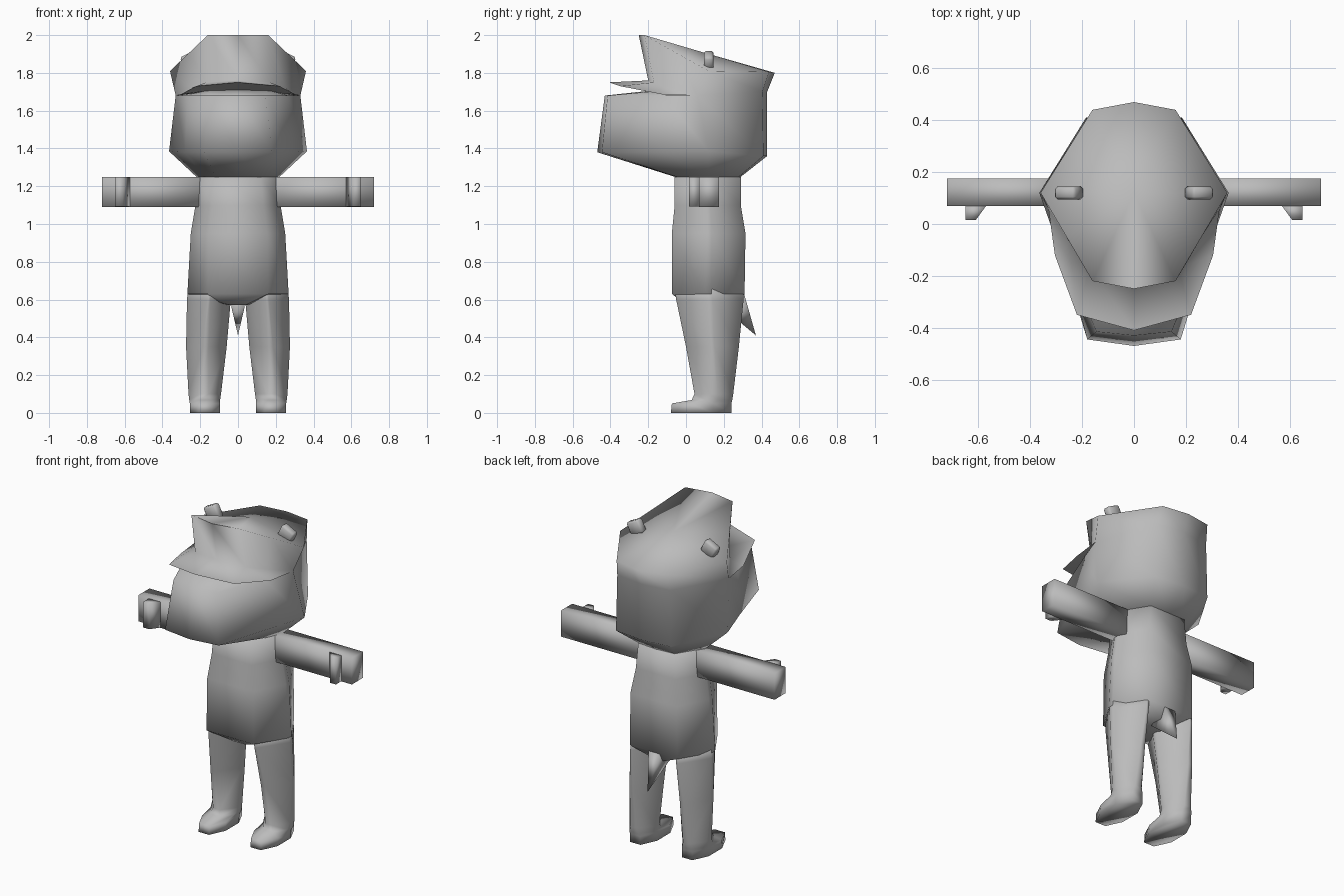
import bpy, bmesh, math
from mathutils import Matrix

if "Cube" in bpy.data.objects:
    bpy.data.objects.remove(bpy.data.objects["Cube"])

grey = bpy.data.materials.new("plain_grey")
grey.diffuse_color = (0.5, 0.5, 0.5, 1)
grey.use_nodes = True
grey.node_tree.nodes["Principled BSDF"].inputs["Base Color"].default_value = grey.diffuse_color


def finish(name, bm, mirror=False):
    """Weld, orient and smooth a mesh, adding a mirrored twin side if asked."""
    bmesh.ops.remove_doubles(bm, verts=bm.verts, dist=0.0005)
    if mirror:
        geom = bm.verts[:] + bm.edges[:] + bm.faces[:]
        twin = bmesh.ops.duplicate(bm, geom=geom)["geom"]
        for v in twin:
            if isinstance(v, bmesh.types.BMVert):
                v.co.x = -v.co.x
    bmesh.ops.recalc_face_normals(bm, faces=bm.faces)
    for e in bm.edges:  # keep only knife-like folds sharp
        e.smooth = e.calc_face_angle(0) < 2.0
    mesh = bpy.data.meshes.new(name)
    bm.to_mesh(mesh)
    bm.free()
    mesh.materials.append(grey)
    for p in mesh.polygons:
        p.use_smooth = True
    obj = bpy.data.objects.new(name, mesh)
    bpy.context.collection.objects.link(obj)
    return obj


def loft(name, rings, mirror=False, peak=None):
    """Skin closed rings; cap both ends, the first one with a fan to peak."""
    bm = bmesh.new()
    vs = [[bm.verts.new(p) for p in r] for r in rings]
    n = len(rings[0])
    for a, b in zip(vs, vs[1:]):
        for i in range(n):
            j = (i + 1) % n
            bm.faces.new((a[i], a[j], b[j], b[i]))
    if peak:
        top = bm.verts.new(peak)
        for i in range(n):
            bm.faces.new((vs[0][i], vs[0][(i + 1) % n], top))
    else:
        bm.faces.new(vs[0])
    bm.faces.new(vs[-1])
    return finish(name, bm, mirror)


def both(half):
    """Complete a right-hand half ring across x = 0."""
    return half + [(-x, y, z) for x, y, z in half[-2:0:-1]]


def section(x0, x1, xa, xb, y0, y1, z, cut=0.46):
    """Ring with front and back edges xa..xb and side edges at x0 and x1."""
    b = (y1 - y0) * cut
    return [(xa, y0, z), (xb, y0, z), (x1, y0 + b, z), (x1, y1 - b, z),
            (xb, y1, z), (xa, y1, z), (x0, y1 - b, z), (x0, y0 + b, z)]


# Head: crown, wall, brim edge, mouth corner, muzzle lip, jaw and neck
seam = [(.33, .06, 1.68), (.18, .405, 1.70), (0, .43, 1.70)]
head_rings = [
    [(0, -.25, 2.0), (.16, -.22, 2.0), (.26, -.05, 1.905), (.36, .12, 1.81),
     (.16, .44, 1.805), (0, .47, 1.80)],
    [(0, -.20, 1.76), (.17, -.17, 1.75), (.25, -.07, 1.72)] + seam,
    [(0, -.41, 1.75), (.22, -.35, 1.73), (.305, -.12, 1.685)] + seam,
    [(0, -.15, 1.71), (.17, -.14, 1.705), (.24, -.05, 1.69)] + seam,
    [(0, -.43, 1.68), (.145, -.415, 1.68), (.265, -.12, 1.68)] + seam,
    [(0, -.47, 1.38), (.18, -.445, 1.38), (.28, -.12, 1.38), (.365, .12, 1.385),
     (.185, .41, 1.36), (0, .43, 1.36)],
    [(0, -.06, 1.25), (.12, -.05, 1.25), (.18, .02, 1.25), (.22, .12, 1.25),
     (.12, .28, 1.25), (0, .29, 1.25)],
]
loft("head", [both(r) for r in head_rings], peak=(0, .12, 1.9))

# Ears: small tilted stubs on the crown
bm = bmesh.new()
bmesh.ops.create_cube(bm, size=1, matrix=Matrix.Translation((.25, .12, 1.865))
                      @ Matrix.Rotation(math.radians(27), 4, 'Y')
                      @ Matrix.Diagonal((.09, .05, .08, 1)))
bmesh.ops.bevel(bm, geom=bm.edges[:], offset=.01, segments=1, affect='EDGES')
finish("ears", bm, mirror=True)

# Torso: six-sided, with its front and back hems overhanging the legs
loft("torso", [
    section(-.22, .22, -.12, .12, -.06, .29, 1.25),
    section(-.225, .225, -.135, .135, -.06, .29, 1.10),
    section(-.25, .25, -.155, .155, -.075, .315, .95),
    section(-.268, .268, -.16, .16, -.075, .31, .63),
    section(-.06, .06, -.04, .04, .0, .27, .57),
])

# Legs and feet: nearly diamond-shaped in section
loft("legs", [
    section(.035, .264, .145, .158, -.06, .304, .66),
    section(.038, .270, .147, .163, -.052, .305, .60),
    section(.06, .275, .155, .185, .0, .28, .35),
    section(.09, .262, .155, .20, .045, .25, .10, .4),
    section(.095, .258, .145, .21, .03, .245, .068, .35),
    section(.095, .255, .14, .21, -.075, .24, .05, .3),
    section(.095, .255, .14, .21, -.08, .24, 0, .3),
], mirror=True)

# Arms: square tubes
bm = bmesh.new()
bmesh.ops.create_cube(bm, size=1, matrix=Matrix.Translation((.45, .122, 1.17))
                      @ Matrix.Diagonal((.54, .106, .16, 1)))
finish("arms", bm, mirror=True)

# Thumbs: wedges on the front of each hand
thumb = [(.57, .07), (.61, .015), (.65, .015), (.65, .07)]
loft("thumbs", [[(x, y, z) for x, y in thumb] for z in (1.092, 1.248)], mirror=True)

# Tail spike
bm = bmesh.new()
base = [bm.verts.new(p) for p in
        ((-.035, .19, .56), (.035, .19, .56), (.04, .305, .64), (-.04, .305, .64))]
tip = bm.verts.new((0, .37, .41))
bm.faces.new(base)
for i in range(4):
    bm.faces.new((base[i], base[(i + 1) % 4], tip))
finish("tail", bm)
